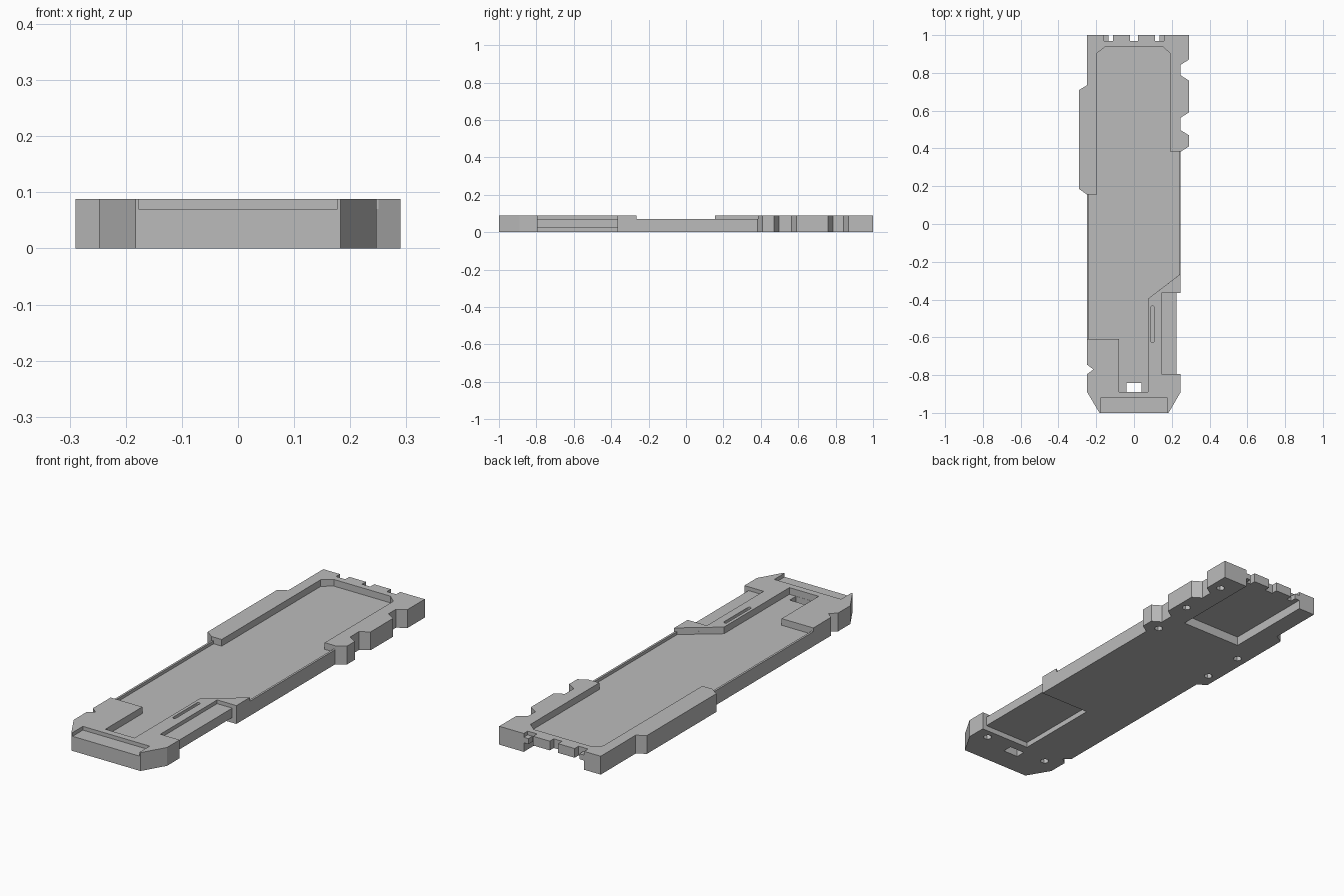
import bpy
import bmesh
import math

TOP = 0.088      # upper face
LEDGE = 0.07     # shallow ledges
FLOOR = 0.056    # main pocket floor
ABOVE = 0.2      # cutters reach past the upper face
BELOW = -0.1     # cutters reach past the lower face

default_cube = bpy.data.objects.get("Cube")
if default_cube:
    bpy.data.objects.remove(default_cube, do_unlink=True)

# One plain material for the whole plate
grey = bpy.data.materials.new("plain_grey")
grey.use_nodes = True
grey_colour = (0.5, 0.5, 0.5, 1)
grey.diffuse_color = grey_colour
for node in grey.node_tree.nodes:
    if node.type == 'BSDF_PRINCIPLED':
        node.inputs["Base Color"].default_value = grey_colour


def prism(name, outline, bottom, top):
    """Extrude a flat outline between two heights."""
    bm = bmesh.new()
    face = bm.faces.new([bm.verts.new((x, y, bottom)) for x, y in outline])
    extruded = bmesh.ops.extrude_face_region(bm, geom=[face])
    moved = [v for v in extruded["geom"] if isinstance(v, bmesh.types.BMVert)]
    bmesh.ops.translate(bm, verts=moved, vec=(0, 0, top - bottom))
    bmesh.ops.recalc_face_normals(bm, faces=bm.faces)
    mesh = bpy.data.meshes.new(name)
    bm.to_mesh(mesh)
    bm.free()
    mesh.materials.append(grey)
    obj = bpy.data.objects.new(name, mesh)
    bpy.context.collection.objects.link(obj)
    return obj


def rectangle(left, right, front, back):
    return [(left, front), (right, front), (right, back), (left, back)]


def ring(x, y, radius, sides):
    steps = [math.tau * i / sides for i in range(sides)]
    return [(x + radius * math.cos(a), y + radius * math.sin(a)) for a in steps]


def slot_outline(x, front, back, radius, sides):
    """Long hole with rounded ends."""
    steps = [math.pi * i / sides for i in range(sides + 1)]
    far = [(x + radius * math.cos(a), back + radius * math.sin(a)) for a in steps]
    near = [(x - radius * math.cos(a), front - radius * math.sin(a)) for a in steps]
    return far + near


def cut(body, name, outline, bottom, top):
    """Remove a prism from the body and discard the cutter."""
    cutter = prism(name, outline, bottom, top)
    cutter.hide_render = True
    modifier = body.modifiers.new(name, 'BOOLEAN')
    modifier.operation = 'DIFFERENCE'
    modifier.solver = 'EXACT'
    modifier.object = cutter
    bpy.context.view_layer.objects.active = body
    bpy.ops.object.modifier_apply(modifier=modifier.name)
    bpy.data.objects.remove(cutter, do_unlink=True)


def pocket(left, right, right_front):
    """Main pocket outline, with its open sides at the given limits."""
    return [(left, 0.155), (left, -0.61), (-0.08, -0.61), (-0.08, -0.89),
            (0.075, -0.89), (0.075, -0.395), (right, right_front),
            (right, 0.385), (0.19, 0.385), (0.19, 0.905), (0.15, 0.94),
            (-0.15, 0.94), (-0.195, 0.905), (-0.195, 0.155)]


# Plate outline: chamfered nose, three lugs on one side, a long lug on the other
right_side = [(0.183, -1), (0.247, -0.89), (0.247, 0.385)]
for front, back in ((0.41, 0.47), (0.59, 0.76)):
    right_side += [(0.247, front - 0.027), (0.29, front),
                   (0.29, back), (0.247, back + 0.027)]
right_side.remove((0.247, 0.385))
right_side += [(0.247, 0.843), (0.29, 0.87), (0.29, 1)]
left_side = [(-0.248, 1), (-0.248, 0.735), (-0.29, 0.71), (-0.29, 0.185),
             (-0.248, 0.155), (-0.248, -0.745), (-0.215, -0.77),
             (-0.248, -0.795), (-0.248, -0.89), (-0.183, -1)]
plate = prism("base_plate", right_side + left_side, 0, TOP)

# Upper pocket: shallow to the sides, then deeper inside thin rims
cut(plate, "pocket_rim", pocket(-0.3, 0.3, -0.223), LEDGE, ABOVE)
cut(plate, "pocket_floor", pocket(-0.238, 0.237, -0.271), FLOOR, ABOVE)

# Nose ledge
cut(plate, "nose_ledge", rectangle(-0.177, 0.177, -1.1, -0.922), LEDGE, ABOVE)

# Side recess, thinned from above and below, with a trimmed edge
cut(plate, "side_tray", rectangle(0.145, 0.4, -0.795, -0.365), LEDGE, ABOVE)
cut(plate, "side_trim", rectangle(0.225, 0.4, -0.795, -0.365), BELOW, ABOVE)
cut(plate, "side_underside", rectangle(-0.02, 0.4, -0.795, -0.365), BELOW, 0.025)
cut(plate, "long_slot", slot_outline(0.098, -0.62, -0.44, 0.008, 6), LEDGE, ABOVE)

# Window through the nose end of the pocket
cut(plate, "window", rectangle(-0.04, 0.04, -0.889, -0.842), BELOW, ABOVE)

# Connector recess under the back edge
cut(plate, "back_underside", rectangle(-0.16, 0.16, 0.555, 1.1), BELOW, 0.044)

# Back edge notches
cut(plate, "middle_notch", rectangle(-0.022, 0.022, 0.97, 1.1), BELOW, ABOVE)
for side in (-1, 1):
    inner, step, outer = (side * d for d in (0.11, 0.135, 0.16))
    cut(plate, "edge_notch",
        rectangle(min(inner, step), max(inner, step), 0.97, 1.1), BELOW, ABOVE)
    cut(plate, "edge_step",
        rectangle(min(step, outer), max(step, outer), 0.97, 1.1), LEDGE, ABOVE)

# Blind six-sided screw holes underneath
for x, y in ((0.22, 0.44), (0.245, 0.67), (0.24, 0.91), (-0.24, 0.25),
             (-0.24, 0.46), (0.18, -0.84), (-0.165, -0.84)):
    cut(plate, "screw_hole", ring(x, y, 0.02, 6), BELOW, 0.045)
